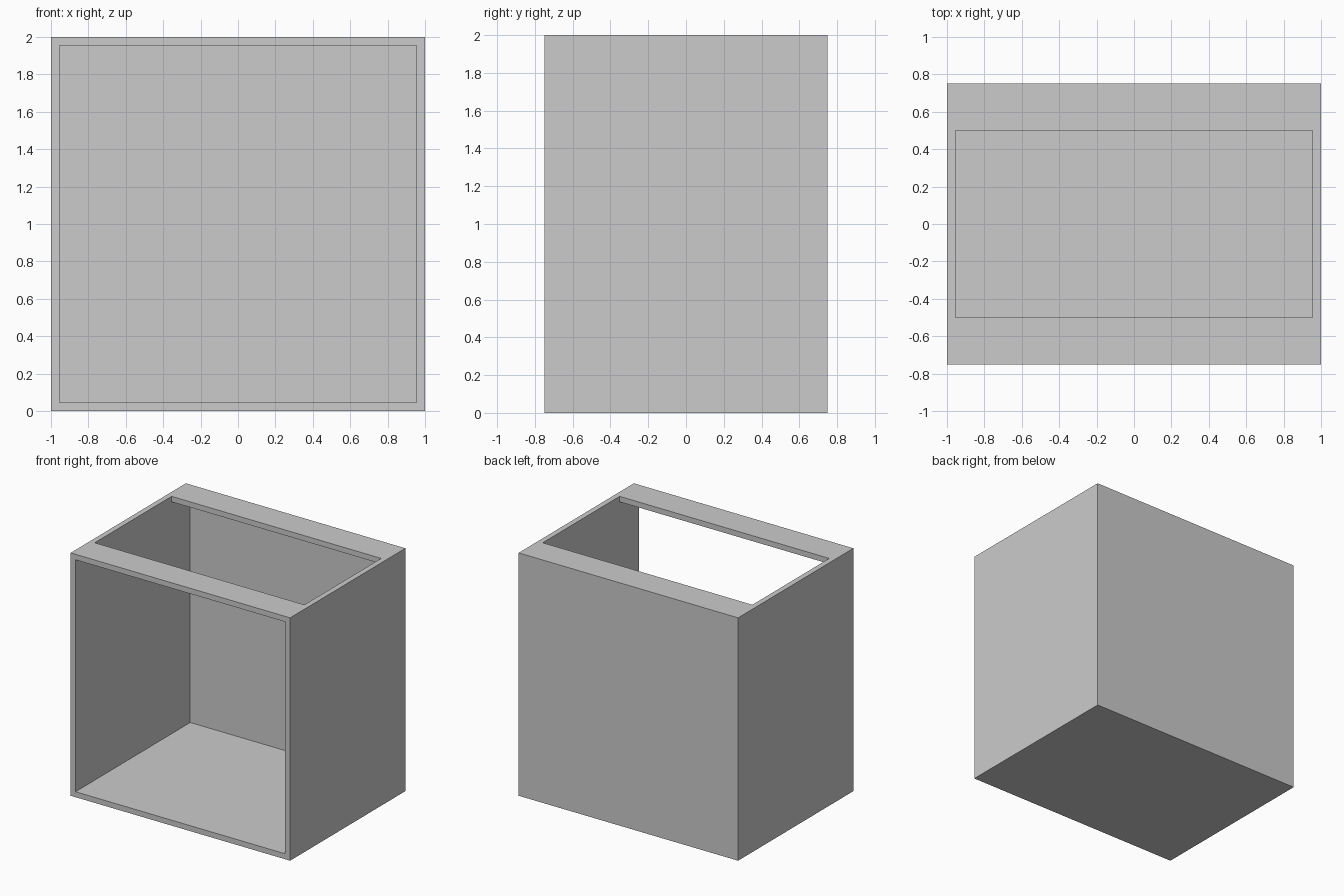
import bpy

cube = bpy.data.objects.get("Cube")
if cube:
    bpy.data.objects.remove(cube, do_unlink=True)

# One plain grey for every board
grey = bpy.data.materials.new("light_grey")
grey.use_nodes = True
color = (0.6, 0.6, 0.6, 1.0)
grey.diffuse_color = color
for node in grey.node_tree.nodes:
    if node.type == 'BSDF_PRINCIPLED':
        node.inputs["Base Color"].default_value = color


def board(name, x, y, z):
    """Flat-sided board spanning the given (low, high) ranges."""
    spans = (x, y, z)
    bpy.ops.mesh.primitive_cube_add(size=1, location=[(a + b) / 2 for a, b in spans])
    obj = bpy.context.object
    obj.name = name
    obj.scale = [b - a for a, b in spans]
    bpy.ops.object.transform_apply(location=False, rotation=False, scale=True)
    obj.data.materials.append(grey)
    return obj


half_w, half_d, height = 1.0, 0.75, 2.0
thick = 0.045
back_y = half_d - 0.0075      # front of the thin back panel
inner = half_w - thick
depth = (-half_d, back_y)

# Carcass: bottom, two sides standing on it, thin back sheet
board("bottom_panel", (-half_w, half_w), depth, (0, thick))
board("left_side_panel", (inner, half_w), depth, (thick, height))
board("right_side_panel", (-half_w, -inner), depth, (thick, height))
board("back_panel", (-half_w, half_w), (back_y, half_d), (0, height))

# Flat top rails between the sides
for name, span in (("front_top_rail", (-half_d, -0.5)), ("back_top_rail", (0.5, back_y))):
    board(name, (-inner, inner), span, (height - thick, height))
